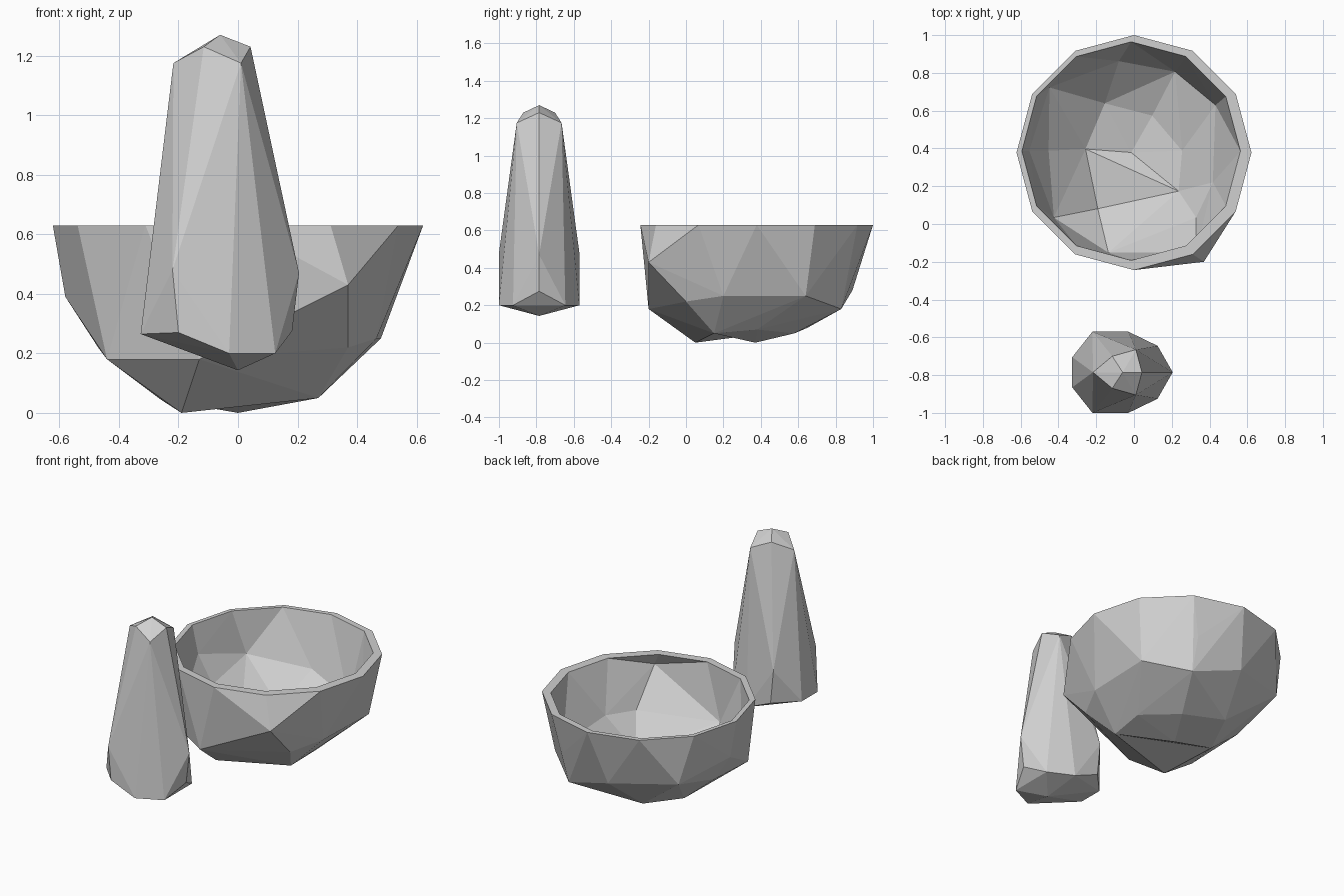
import bpy, bmesh
from math import cos, sin, tau
from mathutils import Vector

cube = bpy.data.objects.get("Cube")
if cube:
    bpy.data.objects.remove(cube)

GREY = (0.63, 0.63, 0.63, 1)
stone = bpy.data.materials.new("grey stone")
stone.use_nodes = True
stone.diffuse_color = GREY
stone.node_tree.nodes["Principled BSDF"].inputs["Base Color"].default_value = GREY


def hull(points):
    """Faceted convex stone through the given points."""
    bm = bmesh.new()
    for p in points:
        bm.verts.new(p)
    bmesh.ops.convex_hull(bm, input=bm.verts[:])
    loose = [v for v in bm.verts if not v.link_faces]
    bmesh.ops.delete(bm, geom=loose, context="VERTS")
    bmesh.ops.recalc_face_normals(bm, faces=bm.faces[:])
    return bm


def finish(bm, name):
    mesh = bpy.data.meshes.new(name)
    bm.to_mesh(mesh)
    bm.free()
    mesh.materials.append(stone)
    bpy.context.scene.collection.objects.link(bpy.data.objects.new(name, mesh))


# Bowl: regular rim, irregular chipped wall and underside
SIDES, RADIUS, RIM_Z = 12, 0.622, 0.63
centre = Vector((0, 0.378, RIM_Z))
rim = [centre + RADIUS * Vector((cos(tau * i / SIDES), sin(tau * i / SIDES), 0))
       for i in range(SIDES)]
wall = [(0.48, 0.64, 0.25), (0.25, 0.88, 0.39), (0.25, 0.83, 0.18),
        (-0.07, 0.89, 0.28), (-0.465, 0.74, 0.32), (-0.58, 0.38, 0.39),
        (-0.47, 0.38, 0.22), (-0.44, 0, 0.18), (-0.13, -0.2, 0.18),
        (0.37, -0.2, 0.43), (0.37, 0, 0.22), (0.465, 0.2, 0.25)]
feet = [(-0.19, 0.05, 0), (0, 0.37, 0)]
underside = [(0.27, 0.15, 0.05), (0.12, 0.58, 0.05), (-0.15, 0.65, 0.08),
             (-0.26, 0.39, 0.045), (0.29, 0.38, 0.07)]
bm = hull(rim + wall + feet + underside)
lid = [f for f in bm.faces if all(v.co.z > RIM_Z - 0.01 for v in f.verts)]
bmesh.ops.delete(bm, geom=lid, context="FACES")

# Shallow valley between the two feet
for edge in [e for e in bm.edges if all(v.co.z < 0.01 for v in e.verts)]:
    bmesh.utils.edge_rotate(edge, True)

# Inner hollow: smaller reversed copy, slightly off centre, with a raised floor
# that is thicker towards the front, joined to the outside by the flat rim
copy = bmesh.ops.duplicate(bm, geom=bm.verts[:] + bm.edges[:] + bm.faces[:])["geom"]
for v in [g for g in copy if isinstance(g, bmesh.types.BMVert)]:
    offset = v.co - centre
    v.co.xy = centre.xy + offset.xy * 0.93 + Vector((-0.015, 0.008))
    if not v.is_boundary:
        v.co.z += 0.065 - 0.08 * offset.y
bmesh.ops.reverse_faces(bm, faces=[g for g in copy if isinstance(g, bmesh.types.BMFace)])
bmesh.ops.bridge_loops(bm, edges=[e for e in bm.edges if e.is_boundary])
bmesh.ops.recalc_face_normals(bm, faces=bm.faces[:])
finish(bm, "mortar_bowl")

# Pestle: half outline points as x, half width, z, mirrored front to back
PESTLE_Y = -0.785
half = [(-0.06, 0, 1.27), (0.042, 0, 1.23), (-0.115, 0.085, 1.23),
        (-0.217, 0, 1.175), (0.01, 0.12, 1.175),
        (0.205, 0, 0.47), (-0.22, 0.215, 0.48), (0.182, 0, 0.275),
        (-0.327, 0.08, 0.265), (-0.2, 0.215, 0.27), (-0.03, 0.215, 0.2),
        (0.125, 0.14, 0.2), (0, 0, 0.143)]
points = {(x, PESTLE_Y + side * w, z) for x, w, z in half for side in (-1, 1)}
finish(hull(sorted(points)), "pestle")
